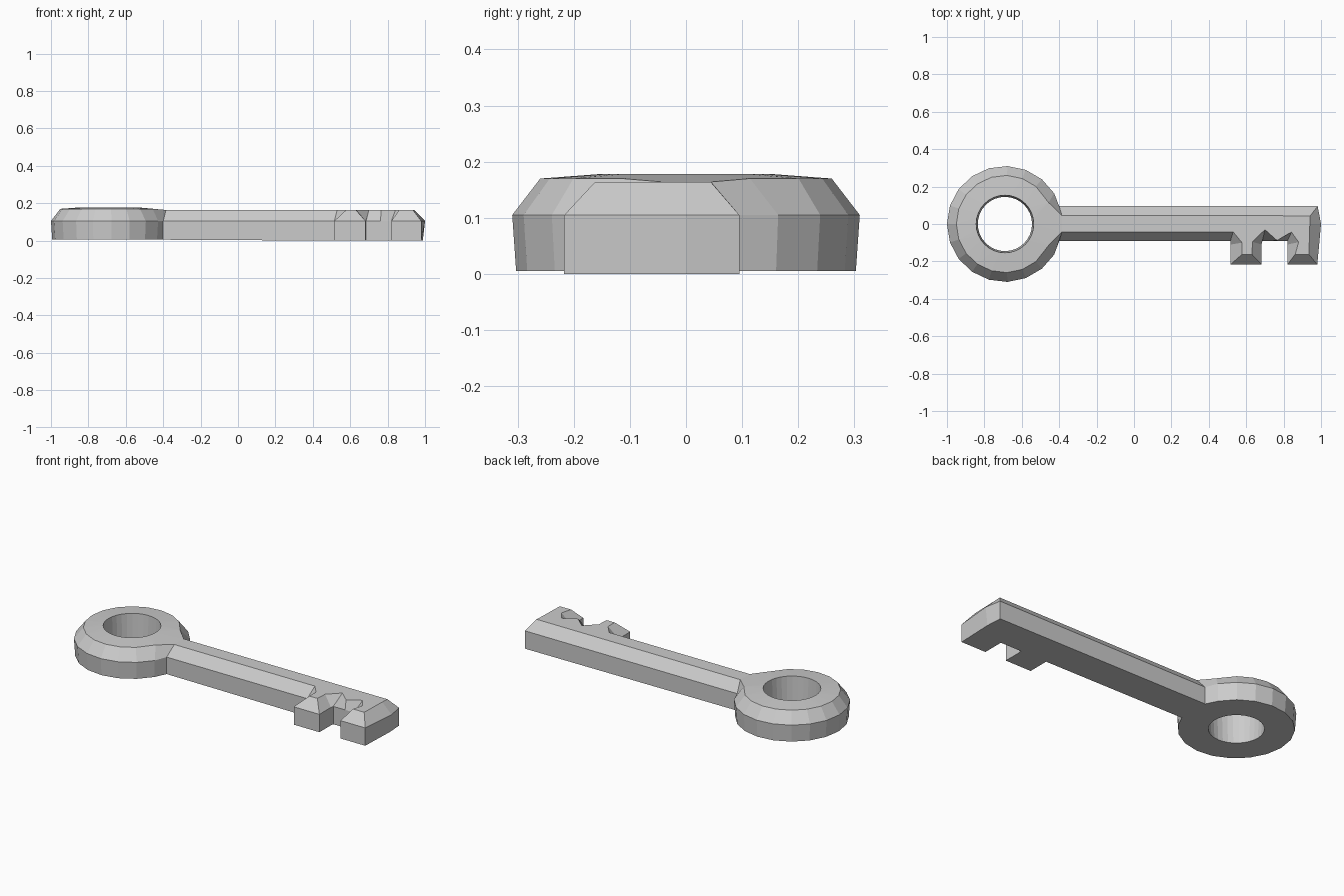
import bpy, bmesh
from math import cos, sin, radians, pi

if "Cube" in bpy.data.objects:
    bpy.data.objects.remove(bpy.data.objects["Cube"])

CX = -0.69            # centre of the ring
MID = 0.105           # height where the upper bevel starts


def polar(r, deg, z):
    a = radians(deg)
    return (CX + r * cos(a), r * sin(a), z)


# Ring arc, left open towards the shaft: lower, middle and upper outlines
low, mid, top = [], [], []
for i in range(17):
    deg = 32 + i * (296 / 16)
    low.append(polar(0.303, deg, 0.005))
    mid.append(polar(0.31, deg, MID))
    top.append(polar(0.26, deg if 0 < i < 16 else (26 if i == 0 else 334), 0.17))

# Shaft, two teeth and tip: outline point paired with its bevelled top point
shaft = [
    ((-0.40, -0.092), (-0.385, -0.042)),
    ((0.515, -0.092), (0.53, -0.042)),
    ((0.515, -0.11), (0.578, -0.10)),
    ((0.515, -0.217), (0.578, -0.162)),
    ((0.682, -0.217), (0.63, -0.162)),
    ((0.682, -0.11), (0.634, -0.095)),
    ((0.685, -0.092), (0.70, -0.03)),
    ((0.762, -0.092), (0.765, -0.088)),
    ((0.82, -0.092), (0.842, -0.043)),
    ((0.82, -0.11), (0.88, -0.097)),
    ((0.82, -0.217), (0.862, -0.162)),
    ((0.98, -0.217), (0.935, -0.162)),
    ((1.0, 0.0), (0.94, 0.0)),
    ((0.982, 0.095), (0.942, 0.044)),
    ((-0.40, 0.095), (-0.385, 0.045)),
]
for m, t in shaft:
    low.append((min(m[0], 0.988), m[1], 0.005 if m[0] < 0 else 0.0))
    mid.append((*m, MID))
    top.append((*t, 0.164))

bm = bmesh.new()


def loop(points):
    return [bm.verts.new(p) for p in points]


def bridge(a, b):
    for i in range(len(a)):
        j = (i + 1) % len(a)
        bm.faces.new((a[i], a[j], b[j], b[i]))


def cap(outer, inner, z):
    edges = []
    for ring in (outer, inner):
        for i in range(len(ring)):
            edges.append(bm.edges.get((ring[i - 1], ring[i])))
    bmesh.ops.triangle_fill(bm, use_beauty=True, use_dissolve=False,
                            edges=edges, normal=(0, 0, z))


# Side walls and bevel
low_v, mid_v, top_v = loop(low), loop(mid), loop(top)
bridge(low_v, mid_v)
bridge(mid_v, top_v)

# Hole through the ring
N = 32
hole_low = loop([polar(0.145, 360 * i / N, 0.005) for i in range(N)])
hole_top = loop([polar(0.154, 360 * i / N, 0.178) for i in range(N)])
bridge(hole_top, hole_low)

# Flat top and underside
cap(top_v, hole_top, 1)
cap(low_v, hole_low, -1)
bmesh.ops.recalc_face_normals(bm, faces=bm.faces[:])

mesh = bpy.data.meshes.new("key")
bm.to_mesh(mesh)
bm.free()
key = bpy.data.objects.new("key", mesh)
bpy.context.collection.objects.link(key)
